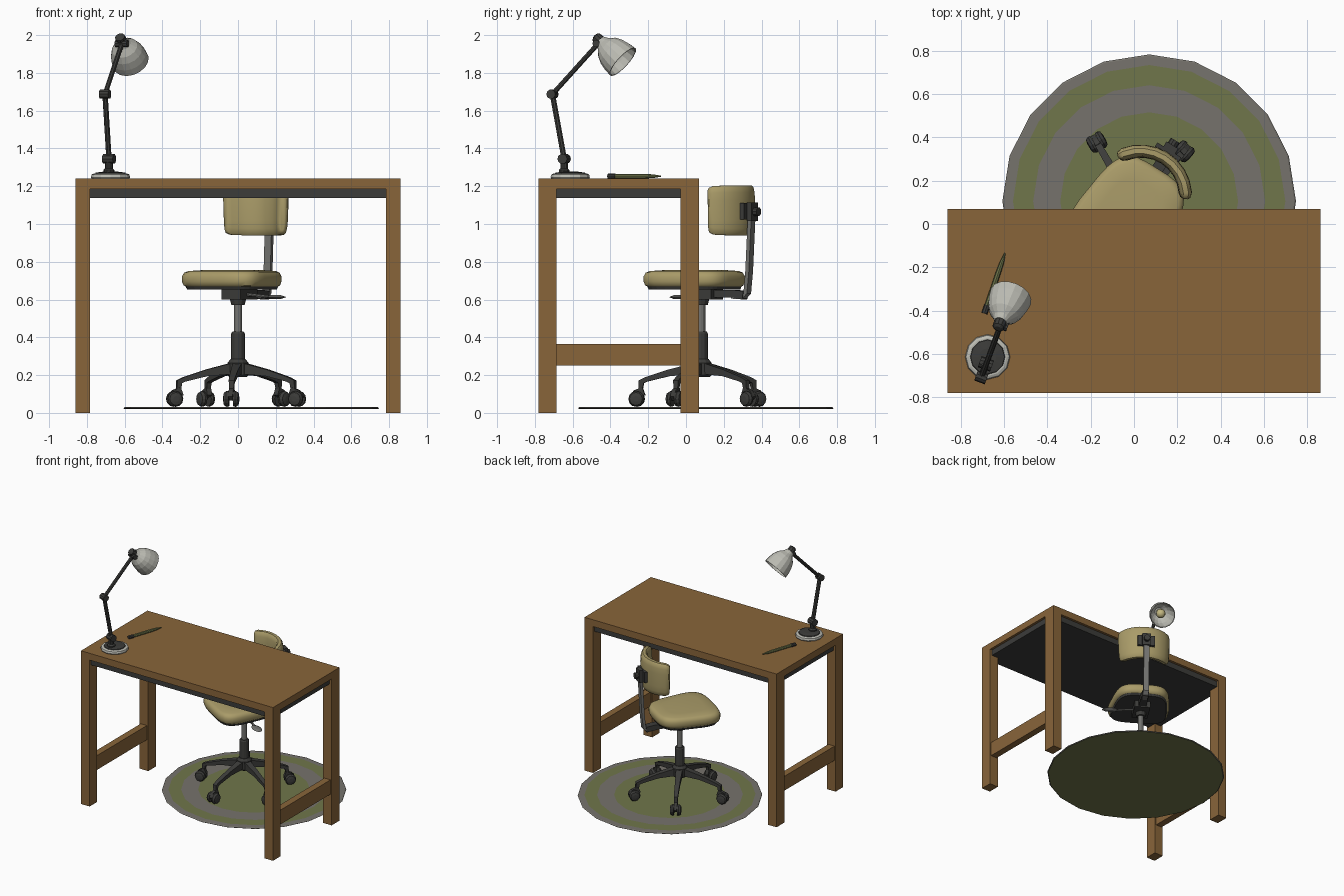
import bpy, bmesh
from math import sin, cos, pi, radians
from mathutils import Matrix, Vector

if "Cube" in bpy.data.objects:
    bpy.data.objects.remove(bpy.data.objects["Cube"])


def material(name, r, g, b):
    m = bpy.data.materials.new(name)
    m.diffuse_color = (r, g, b, 1)
    m.use_nodes = True
    m.node_tree.nodes["Principled BSDF"].inputs["Base Color"].default_value = m.diffuse_color
    return m


WOOD = material("wood", .25, .13, .042)
DARK = material("dark_metal", .045, .045, .042)
STEEL = material("steel", .17, .17, .16)
FABRIC = material("fabric", .40, .33, .14)
GREEN = material("rug_green", .16, .18, .07)
GREY = material("rug_grey", .18, .17, .15)
ENAMEL = material("enamel", .50, .50, .45)
BULB = material("bulb", .55, .48, .22)
I = Matrix()


def loft(name, rings, mats, M=I, smooth=None, bands=None):
    """Skin a list of equal rings, capped at both ends; bands = material per band."""
    bm = bmesh.new()
    vs = [[bm.verts.new(M @ Vector(p)) for p in r] for r in rings]
    n = len(vs[0])
    for k, (a, b) in enumerate(zip(vs, vs[1:])):
        for i in range(n):
            f = bm.faces.new((a[i], a[(i + 1) % n], b[(i + 1) % n], b[i]))
            f.material_index = bands[k] if bands else 0
    bm.faces.new(vs[0][::-1])
    bm.faces.new(vs[-1])
    bmesh.ops.recalc_face_normals(bm, faces=bm.faces)
    me = bpy.data.meshes.new(name)
    bm.to_mesh(me)
    bm.free()
    ob = bpy.data.objects.new(name, me)
    bpy.context.collection.objects.link(ob)
    for m in (mats if isinstance(mats, list) else [mats]):
        me.materials.append(m)
    if smooth:
        bpy.ops.object.select_all(action='DESELECT')
        ob.select_set(True)
        bpy.context.view_layer.objects.active = ob
        bpy.ops.object.shade_smooth_by_angle(angle=radians(smooth))
    return ob


def box(name, x0, x1, y0, y1, z0, z1, mat, M=I):
    ring = lambda z: [(x0, y0, z), (x1, y0, z), (x1, y1, z), (x0, y1, z)]
    return loft(name, [ring(z0), ring(z1)], mat, M)


def lathe(name, prof, n, mat, M=I, **kw):
    return loft(name, [[(r * cos(2 * pi * i / n), r * sin(2 * pi * i / n), z) for i in range(n)]
                       for r, z in prof], mat, M, **kw)


def aim(p, q):
    """Matrix placing local z along p -> q."""
    d = Vector(q) - Vector(p)
    return Matrix.Translation(p) @ d.to_track_quat('Z', 'Y').to_matrix().to_4x4()


def rod(name, p, q, r, mat, n=8, r2=None, M=I):
    length = (Vector(q) - Vector(p)).length
    return lathe(name, [(r, 0), (r2 or r, length)], n, mat, M @ aim(p, q))


def sweep(name, path, mat, M=I):
    """Rectangular bar along (y, z, width, thickness) points in the local yz plane."""
    rings = []
    for i, (y, z, w, h) in enumerate(path):
        a, b = path[max(i - 1, 0)], path[min(i + 1, len(path) - 1)]
        t = Vector((b[0] - a[0], b[1] - a[1])).normalized()
        ny, nz = -t.y * h / 2, t.x * h / 2
        rings.append([(-w / 2, y - ny, z - nz), (w / 2, y - ny, z - nz),
                      (w / 2, y + ny, z + nz), (-w / 2, y + ny, z + nz)])
    return loft(name, rings, mat, M)


def sup(a, e):
    """Superellipse point on the unit square."""
    f = lambda v: (1 if v > 0 else -1) * abs(v) ** (2 / e)
    return f(cos(a)), f(sin(a))


# Desk
box("desk_top", -.86, .86, -.78, .07, 1.185, 1.24, WOOD)
box("desk_under_panel", -.84, .84, -.76, .05, 1.138, 1.185, DARK)
for s, side in ((-1, "left"), (1, "right")):
    xa, xb = sorted((s * .86, s * .783))
    box(f"desk_front_leg_{side}", xa, xb, -.78, -.685, 0, 1.185, WOOD)
    box(f"desk_back_leg_{side}", xa, xb, -.03, .07, 0, 1.185, WOOD)
    xa, xb = sorted((s * .85, s * .795))
    box(f"desk_side_rail_{side}", xa, xb, -.685, -.03, .25, .366, WOOD)

# Rug with coloured rings
lathe("rug", [(.67, .02), (.677, .025), (.67, .03), (.628, .031), (.535, .031), (.41, .031)], 20,
      [GREEN, GREY], Matrix.Translation((.07, .105, 0)), bands=[1, 1, 1, 0, 1])

# Chair column and star base
CT = Matrix.Translation((0, .08, 0))
C = CT @ Matrix.Rotation(radians(-32), 4, 'Z')
lathe("chair_hub", [(.045, .19), (.055, .2), (.055, .265), (.04, .285)], 12, DARK, CT)
lathe("chair_column_sleeve", [(.036, .28), (.036, .42), (.03, .43)], 12, DARK, CT)
lathe("chair_column", [(.022, .42), (.022, .6)], 12, STEEL, CT)
lathe("chair_column_collar", [(.035, .57), (.042, .6)], 12, DARK, CT)
for k in range(5):
    L = CT @ Matrix.Rotation(radians(120 - 72 * k - 90), 4, 'Z')
    sweep(f"base_leg_{k}", [(.03, .235, .05, .06), (.17, .212, .038, .035), (.29, .178, .032, .025),
                            (.318, .165, .03, .03), (.322, .12, .022, .022)], DARK, L)
    sweep(f"caster_fork_{k}", [(.305, .115, .03, .045), (.345, .1, .024, .045), (.37, .075, .02, .03)], DARK, L)
    for s in (-1, 1):
        W = L @ Matrix.Translation((s * .024, .343, .074)) @ Matrix.Rotation(s * pi / 2, 4, 'Y')
        lathe(f"caster_wheel_{k}_{'lr'[s > 0]}", [(.04, -.012), (.042, 0), (.034, .014), (.015, .018)],
              12, DARK, W)

# Seat, tapering to the rear
def seat_ring(scale, z, n=32):
    pts = []
    for i in range(n):
        u, v = sup(2 * pi * (i + .5) / n, 3.8)
        pts.append((u * scale * (.222 - .03 * v), -.03 + v * scale * .237, z))
    return pts


loft("seat_cushion", [seat_ring(s, z) for s, z in ((.9, .665), (.97, .675), (1, .695), (1, .722),
                                                   (.96, .742), (.88, .751), (.6, .756))], FABRIC, C, 40)
loft("seat_pan", [seat_ring(.9, .652), seat_ring(.93, .668)], DARK, C)
box("seat_mechanism", -.06, .06, -.07, .1, .6, .655, DARK, C)

# Height lever with paddle
rod("lever_rod", (.03, 0, .63), (.19, 0, .614), .009, STEEL, M=C)
lathe("lever_paddle", [(.5, -.7), (1, 0), (.5, .7)], 12, STEEL,
      C @ Matrix.Translation((.235, 0, .613)) @ Matrix.Diagonal((.065, .034, .014, 1)))

# Curved backrest
def back_ring(deg, hs, ts, n=16):
    a, pts = radians(deg), []
    for i in range(n):
        u, v = sup(2 * pi * (i + .5) / n, 3.5)
        r = .205 + u * .03 * ts
        z = v * .134 * hs
        pts.append((sin(a) * r * (1 + .2 * z), .06 + cos(a) * r, 1.072 + z))
    return pts


loft("backrest", [back_ring(d, h, t) for d, h, t in
                  ((-62, .8, .4), (-60, .9, .75), (-54, .97, 1), (-40, .99, 1), (-27, 1, 1), (-13, 1, 1),
                   (0, 1, 1), (13, 1, 1), (27, 1, 1), (40, .99, 1), (54, .97, 1), (60, .9, .75),
                   (62, .8, .4))], FABRIC, C, 40)
sweep("back_arm", [(.08, .632, .06, .04), (.22, .63, .055, .04), (.275, .622, .05, .045)], DARK, C)
sweep("back_bar", [(.2, .615, .042, .02), (.265, .612, .042, .022), (.288, .635, .042, .022),
                   (.3, .75, .042, .022), (.318, 1.09, .042, .022)], STEEL, C)
box("back_bracket", -.065, .065, .275, .308, 1.025, 1.11, DARK, C)
box("back_bracket_clamp", -.032, .032, .305, .335, 1.015, 1.115, DARK, C)
rod("back_knob", (0, .33, 1.065), (0, .36, 1.065), .024, DARK, 10, M=C)

# Desk lamp base
LB = Matrix.Translation((-.675, -.613, 0))
lathe("lamp_base", [(.1, 1.24), (.104, 1.247), (.1, 1.262), (.088, 1.267)], 12, ENAMEL, LB)
lathe("lamp_base_top", [(.083, 1.262), (.078, 1.272), (.04, 1.277)], 12, DARK, LB)
J1, J2, J3 = Vector((-.683, -.645, 1.345)), Vector((-.704, -.707, 1.687)), Vector((-.615, -.465, 1.955))
AX = Vector((.94, -.34, 0))
lathe("lamp_post", [(.03, 1.265), (.03, 1.285), (.02, 1.295), (.02, 1.34)], 10, DARK,
      Matrix.Translation((J1.x, J1.y, 0)))

# Lamp arms and joints
for i, (j, r, w) in enumerate(((J1, .027, .03), (J2, .025, .026), (J3, .02, .034))):
    rod(f"lamp_joint_{i}", j - AX * w, j + AX * w, r, DARK, 10)
rod("lamp_lower_arm", J1, J2, .015, DARK)
rod("lamp_upper_arm", J2, J3, .013, DARK)

# Lamp head: bell shade, socket and bulb
A = Vector((-.622, -.468, 1.982))
S = aim(A, A + Vector((.055, .135, -.125)))
lathe("lamp_socket", [(.014, -.02), (.027, -.012), (.03, .03), (.036, .04)], 10, DARK, S)
lathe("lamp_shade", [(.03, .022), (.042, .045), (.07, .075), (.086, .11), (.095, .15), (.099, .19), (.093, .19),
                     (.089, .15), (.08, .11), (.064, .08), (.03, .05)], 16, ENAMEL, S)
lathe("lamp_bulb", [(.018, .05), (.02, .085), (.034, .11), (.036, .13), (.026, .152), (.01, .16)],
      10, BULB, S, smooth=60)

# Pen lying on the desk
P, Q = Vector((-.69, -.413, 1.253)), Vector((-.594, -.132, 1.253))
lathe("pen_body", [(.012, .04), (.012, .2), (.01, .25), (.003, .296)], 8, GREEN, aim(P, Q))
rod("pen_cap", P, P.lerp(Q, .14), .014, DARK)
